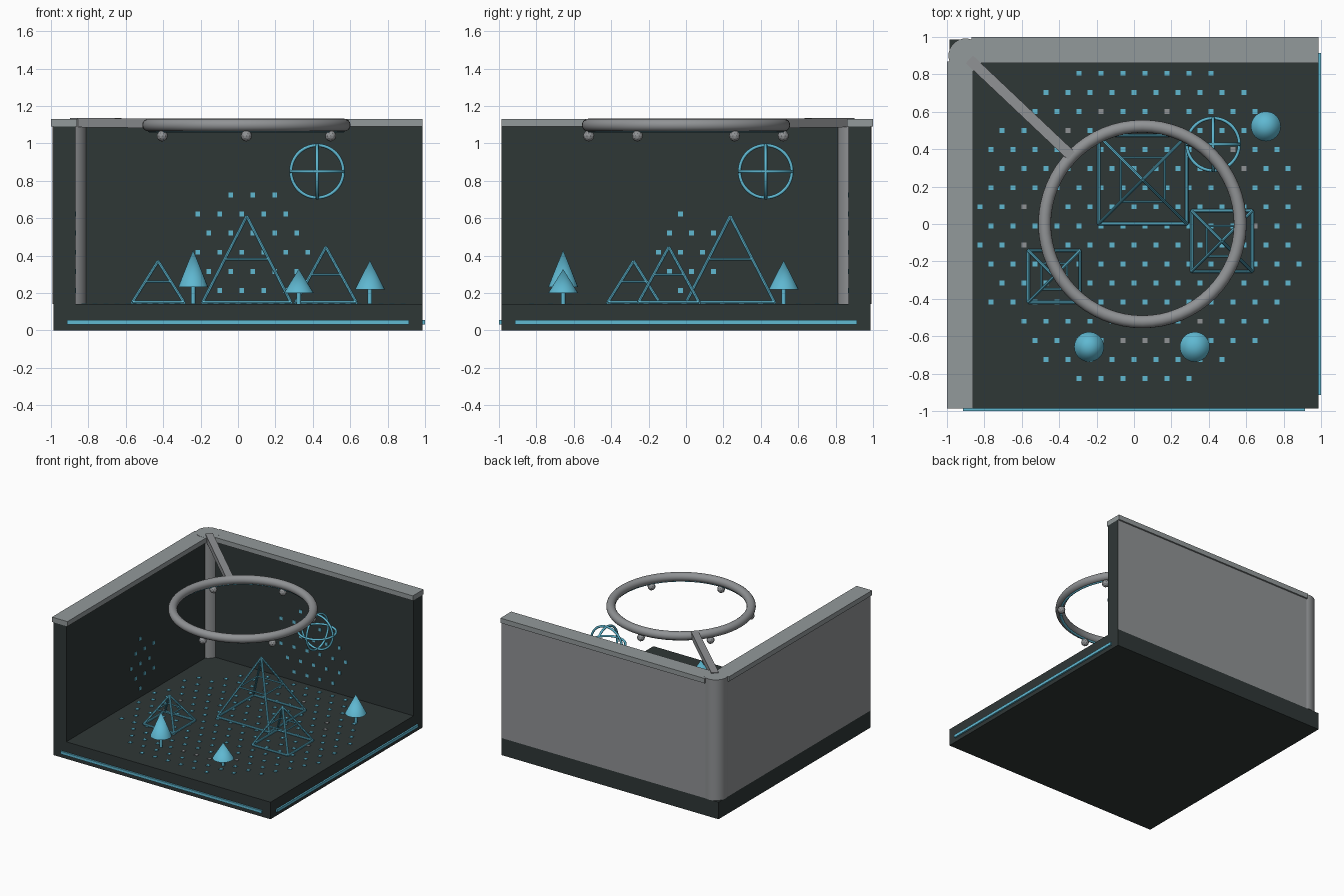
import bpy, bmesh, math
from mathutils import Vector, Matrix

old = bpy.data.objects.get("Cube")
if old:
    bpy.data.objects.remove(old, do_unlink=True)


def make_material(name, rgb):
    m = bpy.data.materials.new(name)
    m.use_nodes = True
    m.diffuse_color = (*rgb, 1)
    m.node_tree.nodes["Principled BSDF"].inputs["Base Color"].default_value = (*rgb, 1)
    return m


DARK = make_material("dark slate", (0.028, 0.038, 0.037))
GREY = make_material("metal grey", (0.28, 0.29, 0.30))
CAP = make_material("cap grey", (0.29, 0.32, 0.325))
CYAN = make_material("light cyan", (0.115, 0.48, 0.64))

FLOOR = 0.14
HALF = 0.987
INNER = 0.87
WALL_TOP = 1.09
CAP_TOP = 1.13
RING_CENTRE = Vector((0.045, 0, 1.098))


def finish(name, bm, *mats, smooth=False):
    mesh = bpy.data.meshes.new(name)
    bm.to_mesh(mesh)
    bm.free()
    ob = bpy.data.objects.new(name, mesh)
    bpy.context.collection.objects.link(ob)
    for m in mats:
        mesh.materials.append(m)
    if smooth:
        bpy.ops.object.select_all(action='DESELECT')
        ob.select_set(True)
        bpy.context.view_layer.objects.active = ob
        bpy.ops.object.shade_smooth_by_angle(angle=math.radians(40))
    return ob


def add_box(bm, lo, hi):
    lo, hi = Vector(lo), Vector(hi)
    mat = Matrix.Translation((lo + hi) / 2) @ Matrix.Diagonal((*(hi - lo), 1))
    bmesh.ops.create_cube(bm, size=1, matrix=mat)


def add_rod(bm, a, b, r1, r2=None, sides=8):
    a, b = Vector(a), Vector(b)
    turn = (b - a).to_track_quat('Z', 'Y').to_matrix().to_4x4()
    bmesh.ops.create_cone(bm, cap_ends=True, segments=sides, radius1=r1,
                          radius2=r1 if r2 is None else r2, depth=(b - a).length,
                          matrix=Matrix.Translation((a + b) / 2) @ turn)


def torus(name, centre, major, minor, mat, rotation=(0, 0, 0), sides=12):
    bpy.ops.mesh.primitive_torus_add(location=centre, rotation=rotation, major_radius=major,
                                     minor_radius=minor, major_segments=64, minor_segments=sides)
    ob = bpy.context.object
    ob.name = name
    ob.data.materials.append(mat)
    bpy.ops.object.shade_smooth()


def box(name, lo, hi, mat):
    bm = bmesh.new()
    add_box(bm, lo, hi)
    return finish(name, bm, mat)


# Floor slab and its two light strips
box("base", (-HALF, -HALF, 0), (HALF, HALF, FLOOR), DARK)
box("front_strip", (-0.915, -1, 0.033), (0.915, -HALF + 0.005, 0.056), CYAN)
box("right_strip", (HALF - 0.005, -0.915, 0.033), (1, 0.915, 0.056), CYAN)


# Two walls, mirrored across the corner diagonal, grey on the outer face
def wall(name, lo, hi, outward):
    ob = box(name, lo, hi, DARK)
    ob.data.materials.append(GREY)
    for f in ob.data.polygons:
        f.material_index = int(f.normal.dot(Vector(outward)) > 0.9)


wall("back_wall", (-INNER, INNER, FLOOR), (HALF, HALF, WALL_TOP), (0, 1, 0))
wall("left_wall", (-HALF, -HALF, FLOOR), (-INNER, INNER, WALL_TOP), (-1, 0, 0))
box("back_cap", (-INNER, 0.86, WALL_TOP), (HALF, 1, CAP_TOP), CAP)
box("left_cap", (-1, -HALF, WALL_TOP), (-0.86, INNER, CAP_TOP), CAP)

# Corner column
bm = bmesh.new()
add_rod(bm, (-0.9, 0.9, FLOOR), (-0.9, 0.9, CAP_TOP + 0.001), 0.092, sides=32)
finish("corner_column", bm, GREY, CAP, smooth=True)
for f in bpy.data.objects["corner_column"].data.polygons:
    f.material_index = int(f.normal.z > 0.9)

# Arm from the column to the hanging ring
start, end = Vector((-0.88, 0.88, 1.112)), Vector((-0.33, 0.36, 1.106))
along = end - start
bm = bmesh.new()
add_box(bm, (0, -0.028, -0.025), (along.length, 0.028, 0.025))
arm = finish("support_arm", bm, GREY)
arm.matrix_world = Matrix.Translation(start) @ along.to_track_quat('X', 'Z').to_matrix().to_4x4()

# Ring, glowing underside and small lamps
torus("hanging_ring", RING_CENTRE, 0.523, 0.034, GREY, sides=16)
torus("ring_light", RING_CENTRE - Vector((0, 0, 0.03)), 0.518, 0.01, CYAN, sides=8)
bm = bmesh.new()
for i in range(6):
    a = math.radians(30 + 60 * i)
    spot = RING_CENTRE + Vector((0.52 * math.cos(a), 0.52 * math.sin(a), -0.058))
    bmesh.ops.create_icosphere(bm, subdivisions=2, radius=0.03, matrix=Matrix.Translation(spot))
finish("ring_lamps", bm, GREY)


# Wire pyramids
def pyramid(name, x, y, half, top):
    bm = bmesh.new()
    low = FLOOR + 0.01
    apex = Vector((x, y, top))
    base = [Vector((x + sx * half, y + sy * half, low))
            for sx, sy in ((-1, -1), (1, -1), (1, 1), (-1, 1))]
    for a, b in zip(base, base[1:] + base[:1]):
        add_rod(bm, a, b, 0.009)
        add_rod(bm, a, apex, 0.009)
        add_rod(bm, a.lerp(apex, 0.5), b.lerp(apex, 0.5), 0.006)
    finish(name, bm, CYAN, smooth=True)


pyramid("large_pyramid", 0.047, 0.237, 0.236, 0.61)
pyramid("right_pyramid", 0.47, -0.092, 0.162, 0.445)
pyramid("left_pyramid", -0.427, -0.28, 0.138, 0.37)

# Globe made of three crossing hoops
quarter = math.pi / 2
for name, turn in (("level", (0, 0, 0)), ("front", (quarter, 0, 0)), ("side", (0, quarter, 0))):
    torus("globe_hoop_" + name, (0.423, 0.426, 0.85), 0.14, 0.009, CYAN, turn, 8)


# Cone trees
def tree(name, x, y, low, top):
    bm = bmesh.new()
    add_rod(bm, (x, y, FLOOR), (x, y, low + 0.01), 0.012, sides=12)
    add_rod(bm, (x, y, low), (x, y, top), 0.08, 0, sides=24)
    finish(name, bm, CYAN, smooth=True)


tree("left_tree", -0.24, -0.657, 0.233, 0.43)
tree("middle_tree", 0.325, -0.657, 0.2, 0.328)
tree("back_tree", 0.705, 0.522, 0.22, 0.375)


# Staggered dots inside a circle, on the floor and both walls
def dots(name, centre, radius, row0, place, flat, grey_band=None):
    bm = bmesh.new()
    size = Vector([0.006 if i == flat else 0.026 for i in range(3)])
    for row in range(-8, 9):
        v = row0 + 0.102 * row
        for col in range(-9, 10):
            u = 0.1177 * col + (0.059 if row % 2 == 0 else 0)
            d = math.hypot(u - centre[0], v - centre[1])
            if d > radius:
                continue
            p = Vector(place(u, v))
            count = len(bm.faces)
            add_box(bm, p - size / 2, p + size / 2)
            if grey_band and grey_band[0] < d < grey_band[1]:
                bm.faces.ensure_lookup_table()
                for f in bm.faces[count:]:
                    f.material_index = 1
    finish(name, bm, CYAN, GREY)


dots("floor_dots", (0.03, 0), 0.9, -0.01, lambda u, v: (u, v, FLOOR + 0.002), 2, (0.61, 0.64))
dots("back_wall_dots", (0.03, 0.45), 0.33, 0.52,
     lambda u, v: (u - 0.04 + 0.06, INNER - 0.002, v), 1)
dots("left_wall_dots", (0.01, 0.42), 0.21, 0.52,
     lambda u, v: (-INNER + 0.002, u - 0.03, v), 0)
